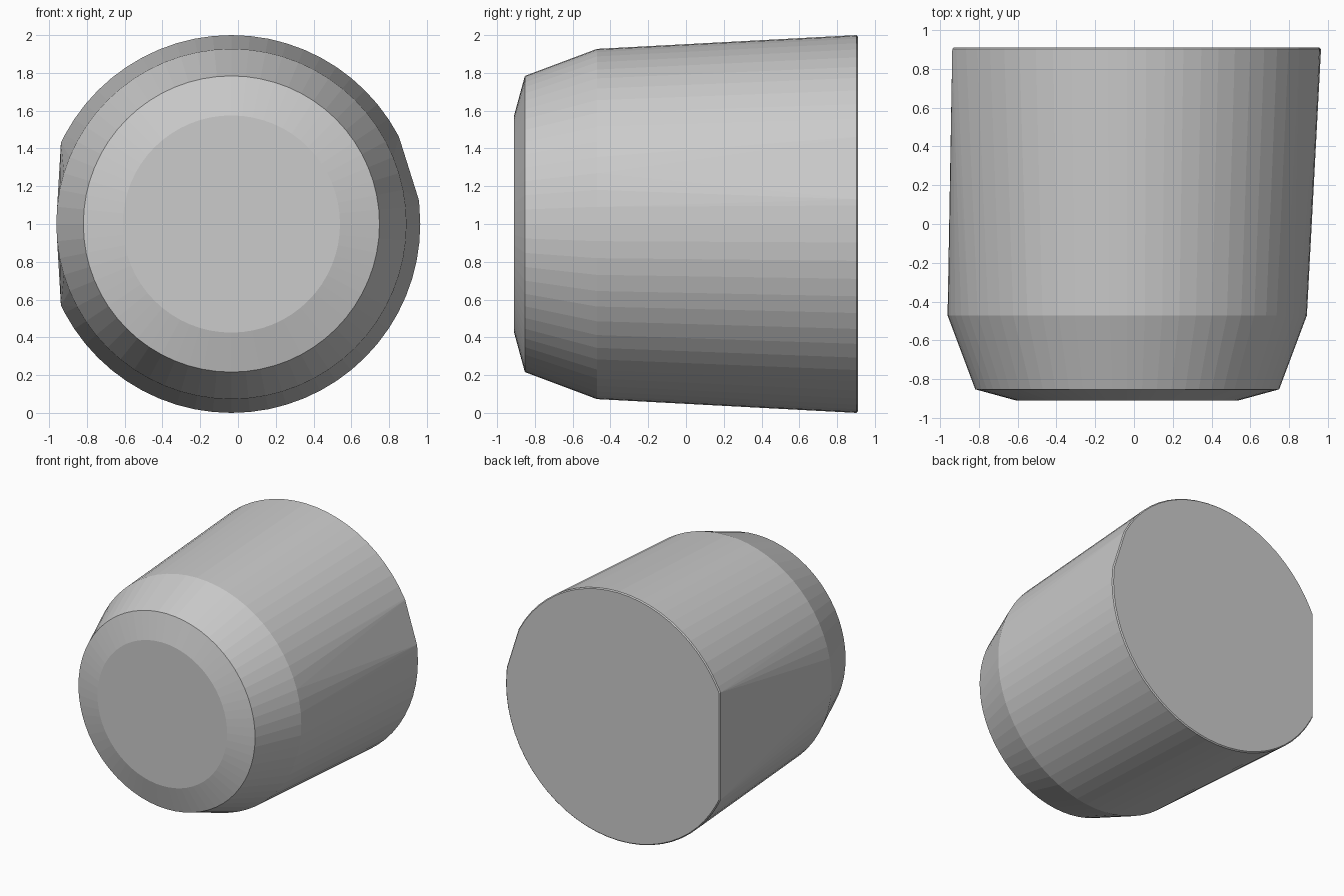
import bpy
import bmesh
from math import cos, sin, radians

cube = bpy.data.objects.get("Cube")
if cube:
    bpy.data.objects.remove(cube, do_unlink=True)

CENTRE_X, CENTRE_Z = -0.035, 1.0
SEGMENTS = 64
# Flats worn into the back rim, as angle ranges in degrees
FLATS = [(7.5, 27.5), (154.5, 205.5)]


def ring(bm, y, radius, flats=()):
    """Add a circle of points around the y axis, leaving out the flats."""
    angles = [i * 360 / SEGMENTS for i in range(SEGMENTS)]
    angles = [a for a in angles if not any(lo < a < hi for lo, hi in flats)]
    angles += [a for flat in flats for a in flat]
    for a in angles:
        t = radians(a)
        bm.verts.new((CENTRE_X + radius * cos(t), y, CENTRE_Z + radius * sin(t)))


grey = bpy.data.materials.new("plain_grey")
grey.use_nodes = True
colour = (0.6, 0.6, 0.6, 1)
grey.diffuse_color = colour
grey.node_tree.nodes["Principled BSDF"].inputs["Base Color"].default_value = colour

# Tapered plug body: a faceted hull over the rings
bm = bmesh.new()
ring(bm, -0.91, 0.575)
ring(bm, -0.853, 0.784)
ring(bm, -0.472, 0.927)
ring(bm, 0.902, 1.0, FLATS)
ring(bm, 0.91, 0.992, FLATS)
bmesh.ops.convex_hull(bm, input=bm.verts)
bmesh.ops.dissolve_limit(bm, angle_limit=radians(0.2), verts=bm.verts, edges=bm.edges)
bmesh.ops.recalc_face_normals(bm, faces=bm.faces)

mesh = bpy.data.meshes.new("tapered_body")
bm.to_mesh(mesh)
bm.free()
mesh.materials.append(grey)
body = bpy.data.objects.new("tapered_body", mesh)
bpy.context.collection.objects.link(body)
